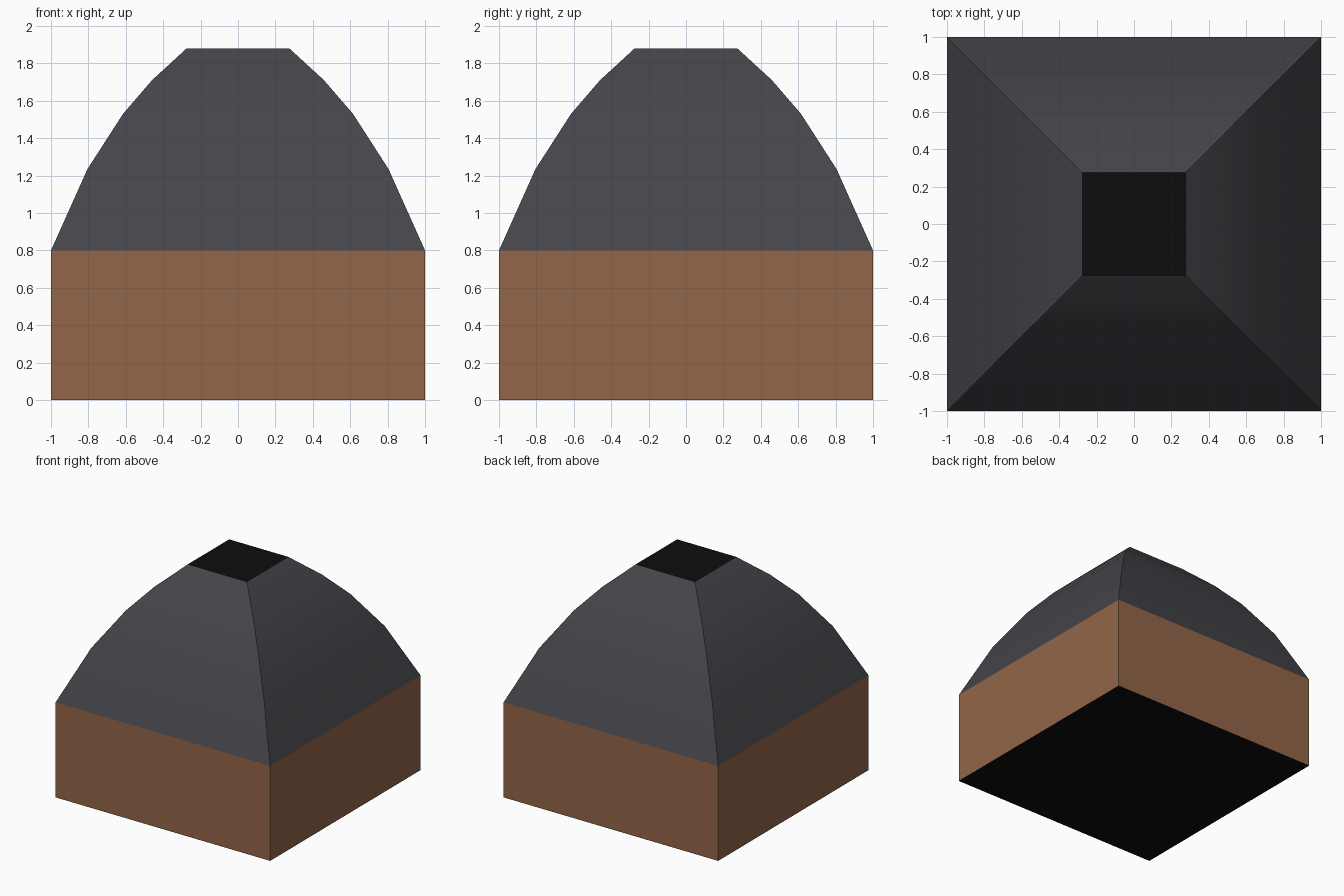
import bpy, bmesh

if "Cube" in bpy.data.objects:
    bpy.data.objects.remove(bpy.data.objects["Cube"])


def material(name, r, g, b):
    m = bpy.data.materials.new(name)
    m.diffuse_color = (r, g, b, 1)
    m.use_nodes = True
    m.node_tree.nodes["Principled BSDF"].inputs["Base Color"].default_value = m.diffuse_color
    return m


brown = material("brown wall", 0.29, 0.132, 0.066)
slate = material("slate grey", 0.060, 0.058, 0.068)
black = material("black", 0.004, 0.004, 0.004)


def square_loft(name, profile, mats, cap_top, cap_bottom):
    """Stack square rings of (half width, height); caps take the second material."""
    bm = bmesh.new()
    rings = [[bm.verts.new((sx * w, sy * w, z))
              for sx, sy in ((-1, -1), (1, -1), (1, 1), (-1, 1))]
             for w, z in profile]
    for a, b in zip(rings, rings[1:]):
        for i in range(4):
            j = (i + 1) % 4
            bm.faces.new((a[i], a[j], b[j], b[i]))
    if cap_top:
        bm.faces.new(rings[-1]).material_index = 1
    if cap_bottom:
        bm.faces.new(rings[0][::-1]).material_index = 1
    me = bpy.data.meshes.new(name)
    bm.to_mesh(me)
    bm.free()
    for m in mats:
        me.materials.append(m)
    ob = bpy.data.objects.new(name, me)
    bpy.context.collection.objects.link(ob)
    return ob


# Square brown base with a black underside
square_loft("base_walls", [(1, 0), (1, 0.8)], (brown, black), False, True)

# Curved four-sided roof with a flat black top
roof = square_loft("domed_roof",
                   [(1, 0.8), (0.805, 1.235), (0.615, 1.53), (0.46, 1.71), (0.275, 1.88)],
                   (slate, black), True, False)
bpy.context.view_layer.objects.active = roof
roof.select_set(True)
bpy.ops.object.shade_smooth_by_angle(angle=0.52)
